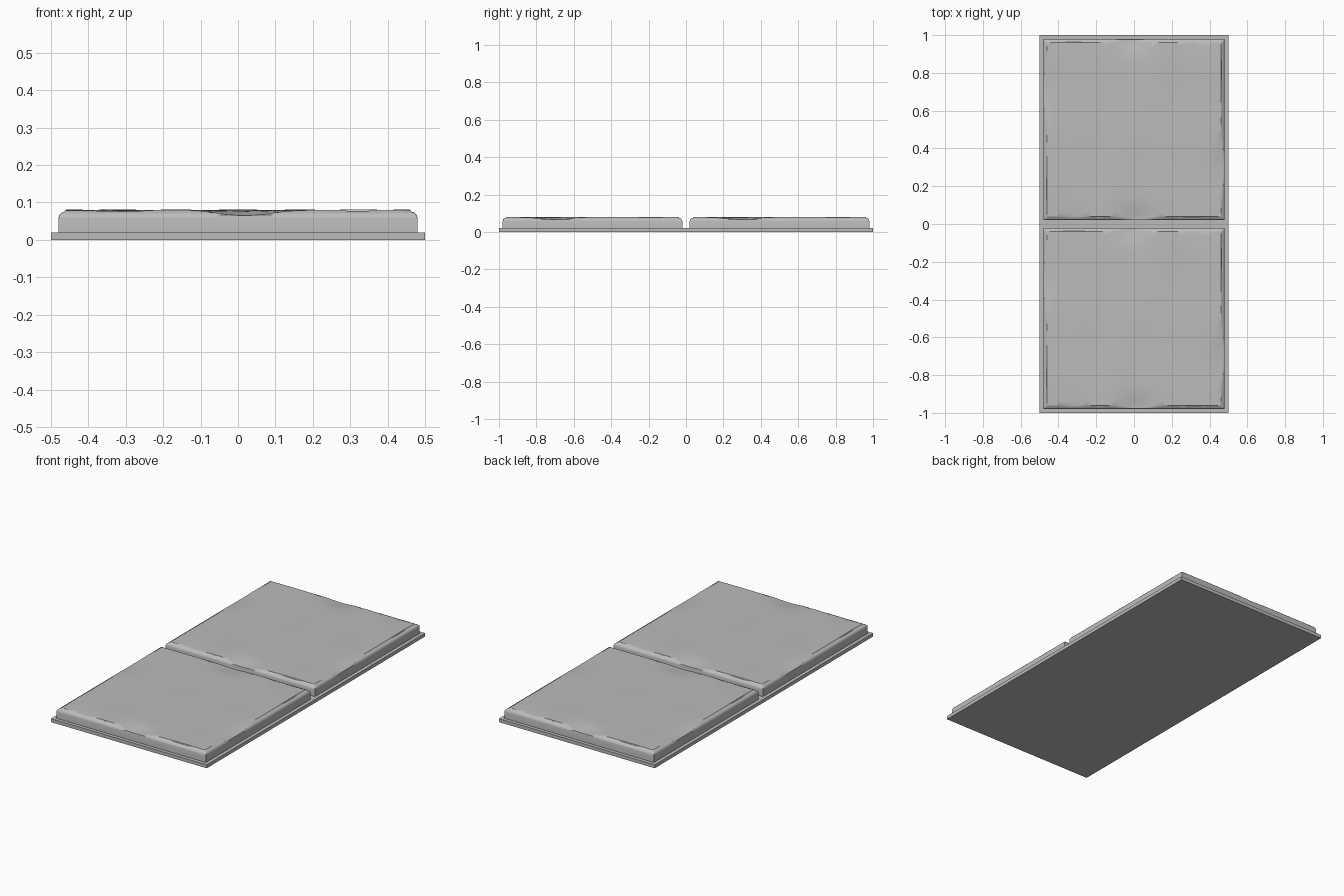
import bpy, bmesh, math
from math import radians, sin, exp

cube = bpy.data.objects.get("Cube")
if cube:
    bpy.data.objects.remove(cube)

stone = bpy.data.materials.new("grey stone")
stone.use_nodes = True
colour = (0.5, 0.5, 0.5, 1)
stone.diffuse_color = colour
stone.node_tree.nodes["Principled BSDF"].inputs["Base Color"].default_value = colour


def add_object(name, bm):
    bmesh.ops.recalc_face_normals(bm, faces=bm.faces)
    mesh = bpy.data.meshes.new(name)
    bm.to_mesh(mesh)
    bm.free()
    mesh.materials.append(stone)
    obj = bpy.data.objects.new(name, mesh)
    bpy.context.collection.objects.link(obj)
    return obj


def dent(u, v, cu, cv, wu, wv, depth):
    """Soft hollow, repeated half a turn around the slab."""
    return sum(-depth * exp(-((s * u - cu) / wu) ** 2 - ((s * v - cv) / wv) ** 2)
               for s in (-1, 1))


def worn_height(u, v):
    z = 0.0795 + 0.0012 * math.cos(9 * u + 5 * v) * math.cos(11 * v - 6 * u)
    z += 0.0008 * sin(16 * u + 3 * v) * sin(13 * v - 7 * u)
    z += dent(u, v, 0.02, -0.48, 0.09, 0.07, 0.014)
    z += dent(u, v, 0.48, -0.18, 0.05, 0.13, 0.011)
    z += dent(u, v, -0.29, -0.46, 0.07, 0.06, 0.003)
    return z


# Rounded shoulder: distance from slab centre, height
SHOULDER = [(0.48, 0.058), (0.478, 0.067), (0.472, 0.073), (0.463, 0.076)]
INNER = 0.46
STEPS = 44


def stone_slab(name, cy):
    rim = [d for d, _ in SHOULDER]
    line = [-d for d in rim]
    line += [INNER * (2 * i / STEPS - 1) for i in range(STEPS + 1)]
    line += rim[::-1]
    bm = bmesh.new()

    def height(u, v):
        d = max(abs(u), abs(v))
        top = worn_height(u, v)
        for r, z in SHOULDER:
            if abs(d - r) < 1e-5:
                return min(z, top)
        return top

    # Worn top with rounded shoulders
    rows = [[bm.verts.new((u, v + cy, height(u, v))) for u in line] for v in line]
    for a, b in zip(rows, rows[1:]):
        for i in range(len(line) - 1):
            bm.faces.new((a[i], a[i + 1], b[i + 1], b[i]))
    # Straight walls down to the base
    border = [e for e in bm.edges if e.is_boundary]
    walls = bmesh.ops.extrude_edge_only(bm, edges=border)["geom"]
    for vert in walls:
        if isinstance(vert, bmesh.types.BMVert):
            vert.co.z = 0.018
    obj = add_object(name, bm)
    bpy.ops.object.select_all(action="DESELECT")
    obj.select_set(True)
    bpy.context.view_layer.objects.active = obj
    bpy.ops.object.shade_smooth_by_angle(angle=radians(35))


# Thin base plate
bm = bmesh.new()
bmesh.ops.create_cube(bm, size=1)
for vert in bm.verts:
    vert.co.y *= 2
    vert.co.z = 0.01 + vert.co.z * 0.02
add_object("base_plate", bm)

stone_slab("front_slab", -0.5)
stone_slab("back_slab", 0.5)
